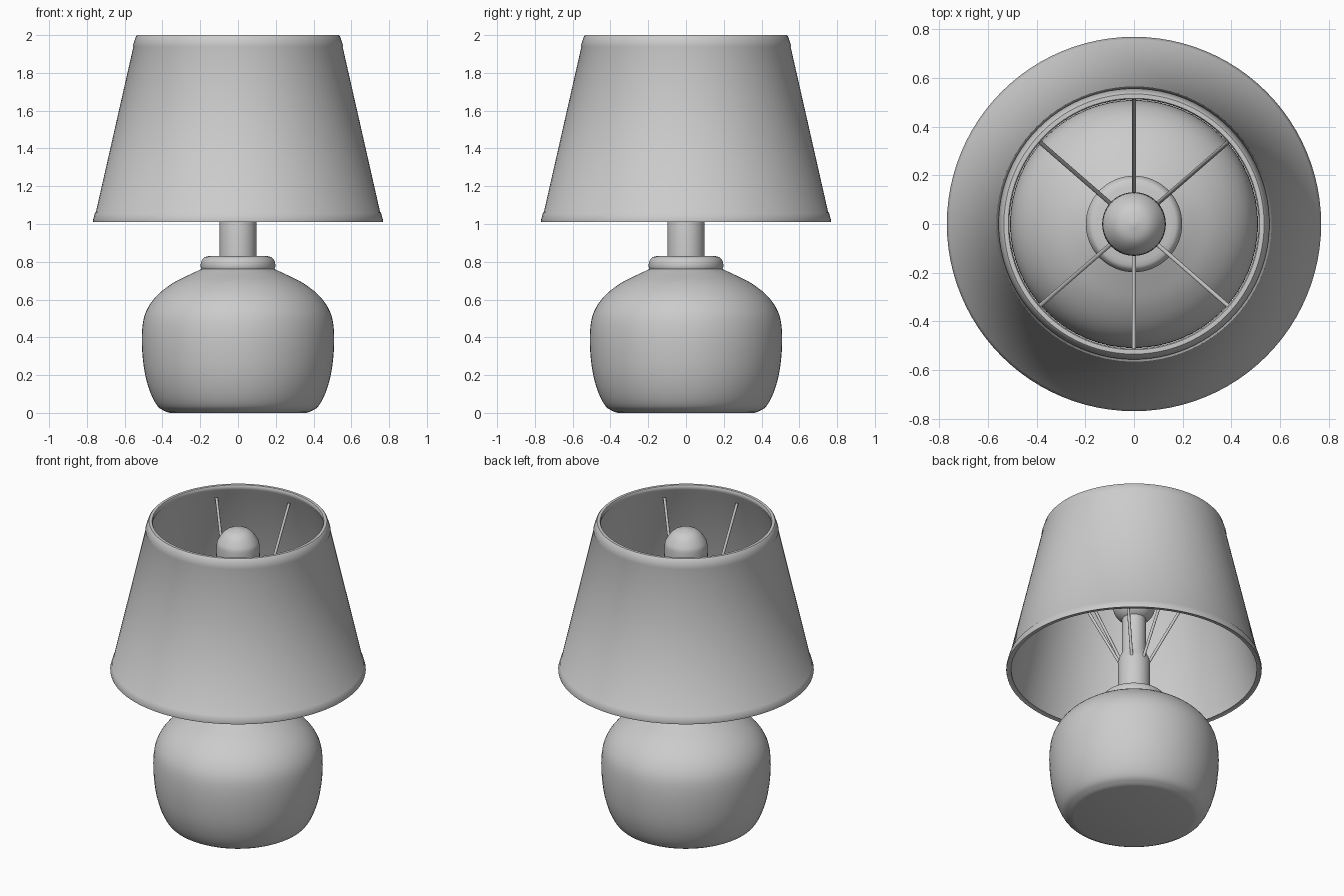
import bpy, bmesh, math
from mathutils import Vector

if "Cube" in bpy.data.objects:
    bpy.data.objects.remove(bpy.data.objects["Cube"])


def smooth_profile(pts, steps=4):
    """Catmull-Rom rounding of an (r, z) profile."""
    p = [Vector(q) for q in pts]
    p = [p[0] * 2 - p[1]] + p + [p[-1] * 2 - p[-2]]
    out = []
    for a, b, c, d in zip(p, p[1:], p[2:], p[3:]):
        for i in range(steps):
            t = i / steps
            out.append(0.5 * (2 * b + (c - a) * t + (2 * a - 5 * b + 4 * c - d) * t * t
                              + (3 * b - a - 3 * c + d) * t ** 3))
    return [tuple(v) for v in out] + [tuple(pts[-1])]


def finish(name, bm, angle=40):
    bmesh.ops.recalc_face_normals(bm, faces=bm.faces)
    me = bpy.data.meshes.new(name)
    bm.to_mesh(me)
    bm.free()
    ob = bpy.data.objects.new(name, me)
    bpy.context.collection.objects.link(ob)
    bpy.ops.object.select_all(action='DESELECT')
    ob.select_set(True)
    bpy.context.view_layer.objects.active = ob
    bpy.ops.object.shade_smooth_by_angle(angle=math.radians(angle))
    return ob


def lathe(name, profile, segments=64, closed=False):
    """Spin an (r, z) profile about the z axis; closed loops the profile."""
    bm = bmesh.new()
    verts = [bm.verts.new((r, 0, z)) for r, z in profile]
    edges = [bm.edges.new(e) for e in zip(verts, verts[1:])]
    if closed:
        edges.append(bm.edges.new((verts[-1], verts[0])))
    bmesh.ops.spin(bm, geom=verts + edges, cent=(0, 0, 0), axis=(0, 0, 1),
                   angle=math.tau, steps=segments)
    bmesh.ops.remove_doubles(bm, verts=bm.verts, dist=1e-5)
    return finish(name, bm)


def rod(name, a, b, radius):
    a, b = Vector(a), Vector(b)
    bm = bmesh.new()
    bmesh.ops.create_cone(bm, cap_ends=True, segments=10, radius1=radius,
                          radius2=radius, depth=(b - a).length)
    ob = finish(name, bm)
    ob.location = (a + b) / 2
    ob.rotation_euler = (b - a).to_track_quat('Z', 'Y').to_euler()
    return ob


# Rounded pot-shaped body with a flat foot
body = smooth_profile([(0.38, 0.005), (0.425, 0.035), (0.465, 0.11), (0.495, 0.22),
                       (0.509, 0.36), (0.503, 0.48), (0.475, 0.56), (0.42, 0.63),
                       (0.34, 0.69), (0.25, 0.735), (0.185, 0.765)])
lathe("lamp_body", [(0, 0), (0.36, 0)] + body + [(0, 0.765)])

# Rounded collar on top of the body
collar = smooth_profile([(0.185, 0.75), (0.197, 0.77), (0.195, 0.80),
                         (0.18, 0.822), (0.155, 0.83)])
lathe("collar", [(0, 0.75)] + collar + [(0, 0.83)])

# Stem stepping in to the bulb socket
lathe("stem", [(0, 0.82), (0.097, 0.82), (0.097, 1.06), (0.09, 1.09),
               (0.072, 1.13), (0.072, 1.38), (0, 1.38)], 40)

# Elongated bulb
bulb = smooth_profile([(0, 1.345), (0.06, 1.355), (0.105, 1.39), (0.127, 1.45),
                       (0.13, 1.60), (0.13, 1.82), (0.117, 1.88),
                       (0.07, 1.935), (0, 1.955)])
lathe("bulb", bulb, 40)

# Tapered shade wall, open at both ends, with a slim hem at each edge
lathe("shade", [(0.755, 1.015), (0.766, 1.01), (0.768, 1.02), (0.757, 1.06), (0.752, 1.065),
                (0.554, 1.938), (0.556, 1.945), (0.541, 1.992), (0.534, 2.0),
                (0.516, 2.0), (0.511, 1.99), (0.515, 1.97), (0.535, 1.94),
                (0.735, 1.06), (0.738, 1.015)], 96, closed=True)

# Six wire supports from the stem to the shade
for i, deg in enumerate((90, 41, 139, 270, 221, 319)):
    c, s = math.cos(math.radians(deg)), math.sin(math.radians(deg))
    rod(f"shade_support_{i + 1}", (0.08 * c, 0.08 * s, 1.05),
        (0.535 * c, 0.535 * s, 1.915), 0.009)
